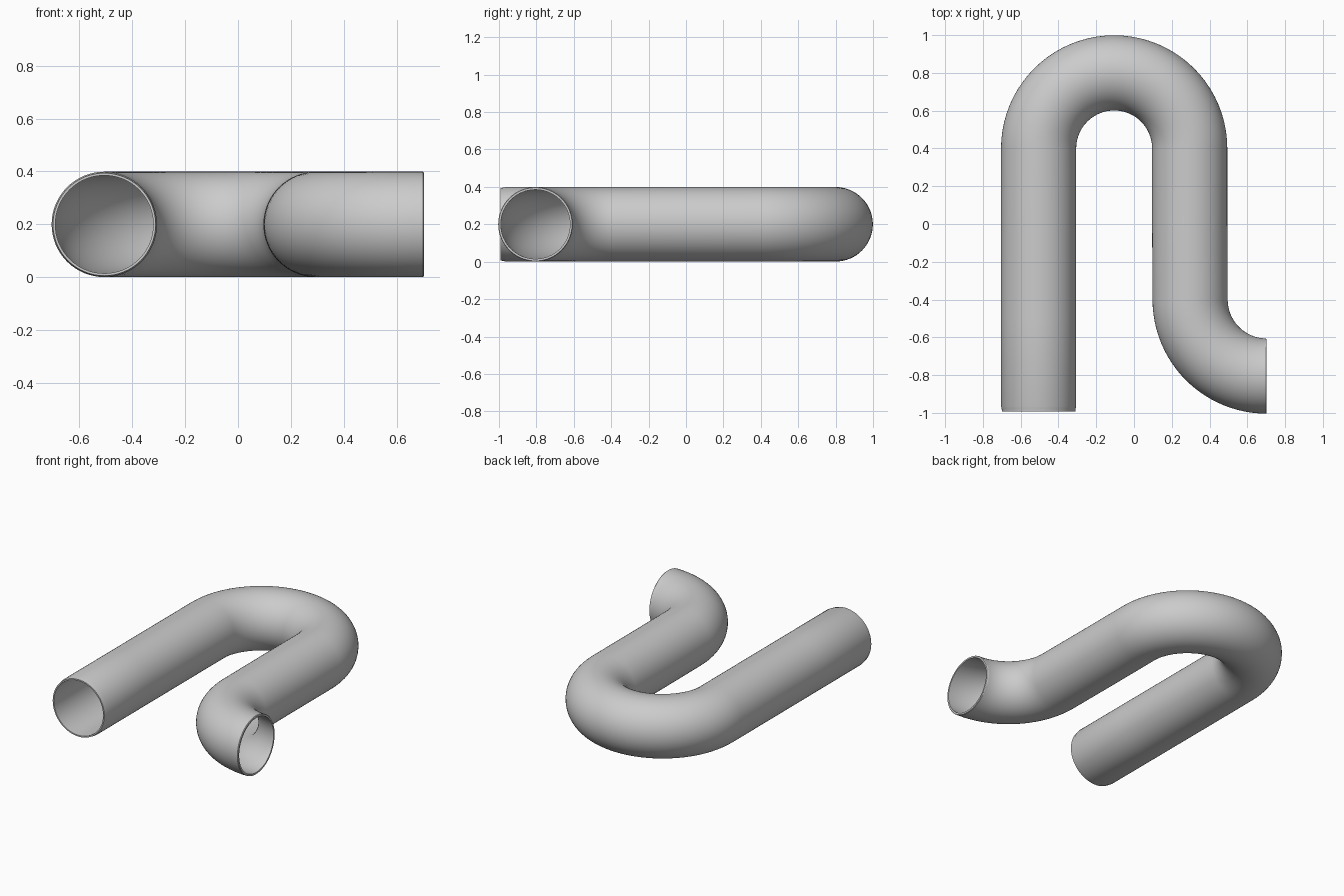
import bpy, bmesh
from math import sin, cos, pi
from mathutils import Vector

if "Cube" in bpy.data.objects:
    bpy.data.objects.remove(bpy.data.objects["Cube"])

SIDES, R, RI, H = 64, 0.199, 0.185, 0.2
XL, XR = -0.505, 0.295


def arc(cx, cy, r, a0, a1, n):
    """Path stations on an arc: (position, outward section direction)."""
    out = []
    for i in range(n + 1):
        a = a0 + (a1 - a0) * i / n
        out.append((Vector((cx + r * cos(a), cy + r * sin(a), H)), Vector((cos(a), sin(a), 0))))
    return out


# centreline: long leg, U-bend, short leg, quarter elbow
LEFT = Vector((-1, 0, 0))
path = [(Vector((XL, y, H)), LEFT) for y in (-0.965, -0.5, 0.0)]
path += arc((XL + XR) / 2, 0.4, 0.4, pi, 0, 40)
path.append((Vector((XR, 0, H)), -LEFT))
elbow = arc(0.702, -0.4, 0.405, pi, 1.5 * pi, 24)
path += [(p, -d) for p, d in elbow]

# sections: outer skin forward, end lip, inner skin back, chamfered start lip
start = (Vector((XL, -0.992, H)), LEFT)
end_p, end_d = path[-1]
path[-1] = (end_p - Vector((0.004, 0, 0)), end_d)
end = (end_p, end_d)
sections = [(start, 0.194), ((Vector((XL, -0.975, H)), LEFT), 0.196)]
sections += [(s, R) for s in path]
sections += [(end, R - 0.003), (end, RI)]
sections += [(s, RI) for s in reversed(path)]
sections += [(start, RI)]

bm = bmesh.new()
rings = []
for (p, d), r in sections:
    rings.append([bm.verts.new(p + d * (r * cos(2 * pi * k / SIDES))
                               + Vector((0, 0, r * sin(2 * pi * k / SIDES))))
                  for k in range(SIDES)])
for i, a in enumerate(rings):
    b = rings[(i + 1) % len(rings)]
    for k in range(SIDES):
        n = (k + 1) % SIDES
        bm.faces.new((a[k], a[n], b[n], b[k]))
bmesh.ops.recalc_face_normals(bm, faces=bm.faces)

mesh = bpy.data.meshes.new("bent_pipe")
bm.to_mesh(mesh)
bm.free()
pipe = bpy.data.objects.new("bent_pipe", mesh)
bpy.context.collection.objects.link(pipe)
bpy.context.view_layer.objects.active = pipe
pipe.select_set(True)
bpy.ops.object.shade_smooth_by_angle(angle=0.6)
